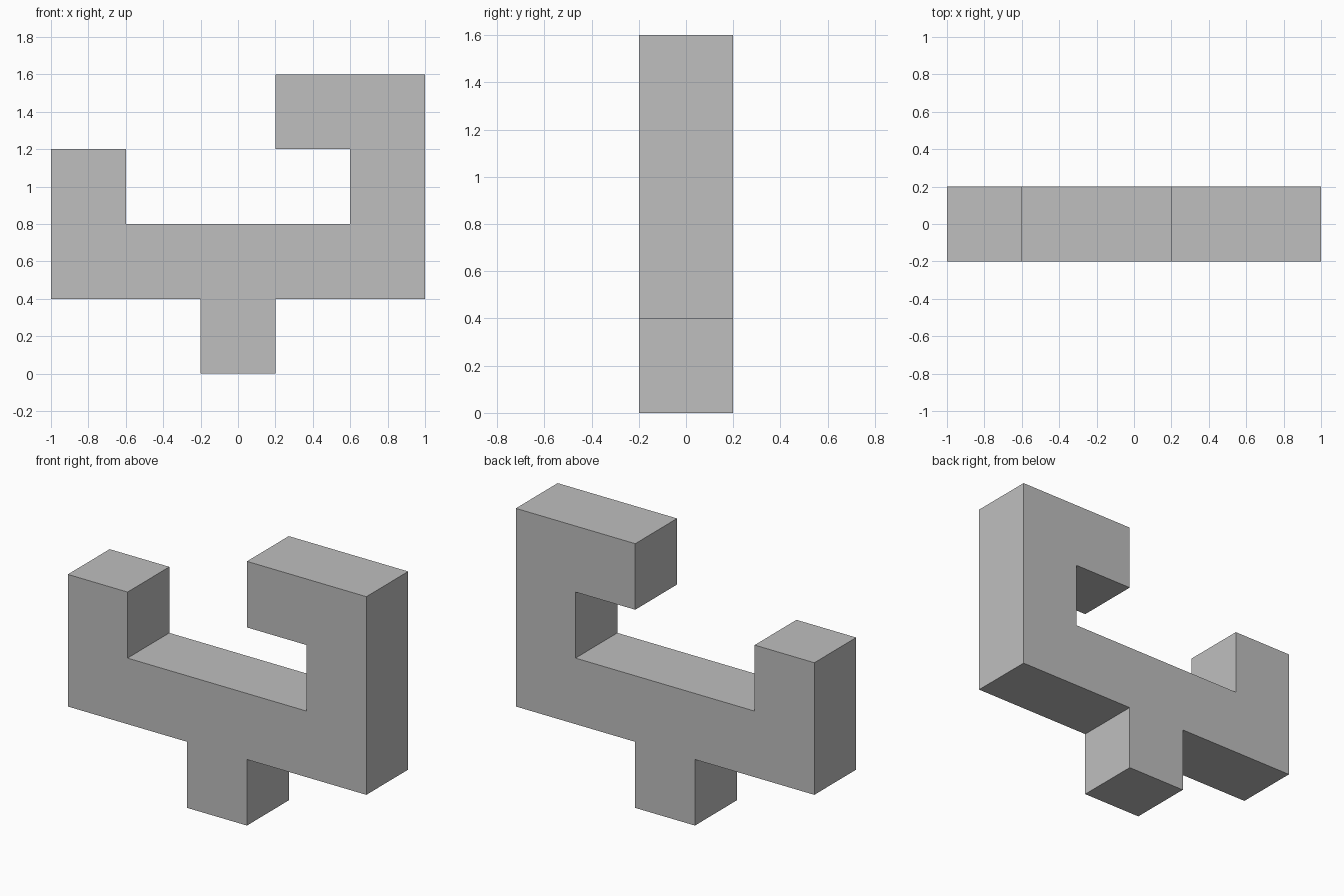
import bpy
import bmesh

if "Cube" in bpy.data.objects:
    bpy.data.objects.remove(bpy.data.objects["Cube"])

# Single flat material
grey = bpy.data.materials.new("light grey")
grey.diffuse_color = (0.52, 0.52, 0.52, 1.0)
grey.use_nodes = True
grey.node_tree.nodes["Principled BSDF"].inputs["Base Color"].default_value = grey.diffuse_color

UNIT = 0.4        # side of one square cell
HALF_DEPTH = 0.2

# Silhouette in (x, z): foot, crossbar, tall hooked right arm, short left arm
profile = [
    (-0.2, 0.0), (0.2, 0.0), (0.2, UNIT), (1.0, UNIT),
    (1.0, 4 * UNIT), (0.2, 4 * UNIT), (0.2, 3 * UNIT), (0.6, 3 * UNIT),
    (0.6, 2 * UNIT), (-0.6, 2 * UNIT), (-0.6, 3 * UNIT), (-1.0, 3 * UNIT),
    (-1.0, UNIT), (-0.2, UNIT),
]

# Extrude the silhouette from front to back
bm = bmesh.new()
front = bm.faces.new([bm.verts.new((x, -HALF_DEPTH, z)) for x, z in profile])
result = bmesh.ops.extrude_face_region(bm, geom=[front], use_keep_orig=True)
moved = [v for v in result["geom"] if isinstance(v, bmesh.types.BMVert)]
bmesh.ops.translate(bm, verts=moved, vec=(0, 2 * HALF_DEPTH, 0))
bmesh.ops.recalc_face_normals(bm, faces=bm.faces)

mesh = bpy.data.meshes.new("block_piece")
bm.to_mesh(mesh)
bm.free()
mesh.materials.append(grey)
piece = bpy.data.objects.new("block_piece", mesh)
bpy.context.collection.objects.link(piece)
